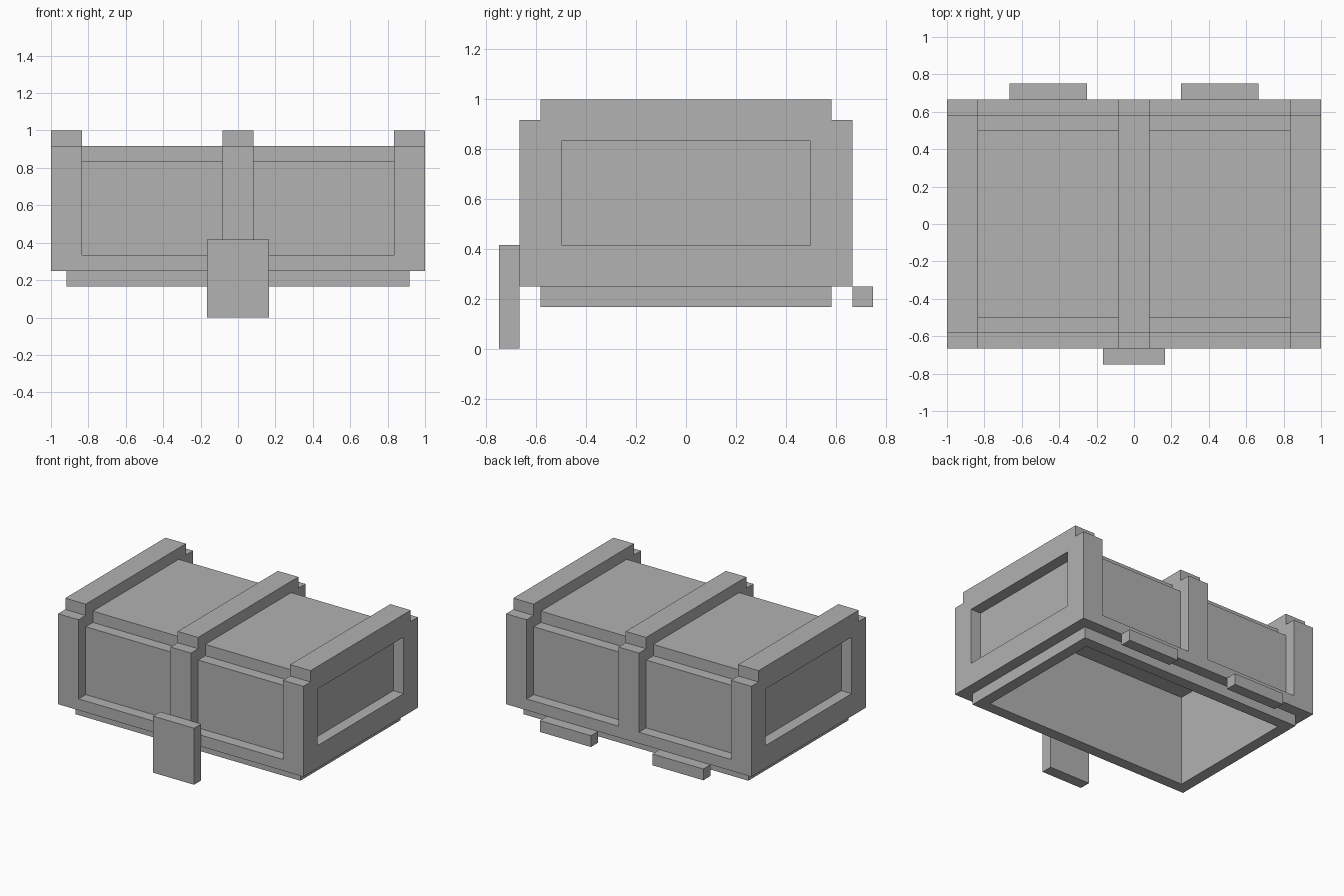
import bpy, bmesh

if "Cube" in bpy.data.objects:
    bpy.data.objects.remove(bpy.data.objects["Cube"])

U = 1 / 12  # the model sits on a grid of twelfths

grey = bpy.data.materials.new("plain grey")
grey.diffuse_color = (0.445, 0.445, 0.445, 1)
grey.use_nodes = True
grey.node_tree.nodes["Principled BSDF"].inputs["Base Color"].default_value = grey.diffuse_color


def finish(name, bm):
    bmesh.ops.recalc_face_normals(bm, faces=bm.faces[:])
    mesh = bpy.data.meshes.new(name)
    bm.to_mesh(mesh)
    bm.free()
    mesh.materials.append(grey)
    obj = bpy.data.objects.new(name, mesh)
    bpy.context.collection.objects.link(obj)
    return obj


def prism(name, profile, x0, x1, caps=True):
    """Extrude a y-z profile (in grid units) along x."""
    bm = bmesh.new()
    a = [bm.verts.new((x0 * U, y * U, z * U)) for y, z in profile]
    b = [bm.verts.new((x1 * U, y * U, z * U)) for y, z in profile]
    n = len(profile)
    for i in range(n):
        j = (i + 1) % n
        bm.faces.new((a[i], a[j], b[j], b[i]))
    if caps:
        bm.faces.new(a)
        bm.faces.new(b[::-1])
    return finish(name, bm)


def box(name, x0, x1, y0, y1, z0, z1):
    return prism(name, [(y0, z0), (y1, z0), (y1, z1), (y0, z1)], x0, x1)


def mirrored(half):
    """Complete a left half profile with its mirror image in y."""
    return half + [(-y, z) for y, z in reversed(half)]


# Hollow lid shell: bottom rail, recessed panel, stepped top edge
outer = mirrored([(-8, 3), (-8, 4), (-7, 4), (-7, 10), (-6, 10), (-6, 11)])
inner = [(6, 3), (6, 10), (-6, 10), (-6, 3)]
prism("lid_shell", outer + inner, -10, 10, caps=False)

# Raised middle strap following the shell
strap = mirrored([(-8, 4), (-8, 11), (-7, 11), (-7, 12)])
under = [(-y, z) for y, z in outer[2:-2]]
prism("middle_strap", strap + [(7, 4)] + under[1:-1] + [(-7, 4)], -1, 1)

# End caps with a recessed panel on the outside
end = mirrored([(-8, 3), (-8, 11), (-7, 11), (-7, 12)])
for side, label in ((-1, "left"), (1, "right")):
    lo, hi = sorted((10 * side, 12 * side))
    cap = prism(label + "_end", end, lo, hi)
    lo, hi = sorted((11 * side, 13 * side))
    cutter = box(label + "_panel_cutter", lo, hi, -6, 6, 5, 10)
    cutter.hide_render = True
    cutter.hide_set(True)
    mod = cap.modifiers.new("panel recess", "BOOLEAN")
    mod.operation = "DIFFERENCE"
    mod.object = cutter

# Lip ring around the opening underneath
bm = bmesh.new()
corners = ((-1, -1), (1, -1), (1, 1), (-1, 1))
loops = [[bm.verts.new((sx * w * U, sy * d * U, z * U)) for sx, sy in corners]
         for w, d, z in ((11, 7, 3), (11, 7, 2), (10, 6, 2), (10, 6, 3))]
for k in range(4):
    p, q = loops[k], loops[(k + 1) % 4]
    for i in range(4):
        j = (i + 1) % 4
        bm.faces.new((p[i], p[j], q[j], q[i]))
finish("lip", bm)

# Front latch and rear hinges
box("front_latch", -2, 2, -9, -8, 0, 5)
box("left_hinge", -8, -3, 8, 9, 2, 3)
box("right_hinge", 3, 8, 8, 9, 2, 3)
